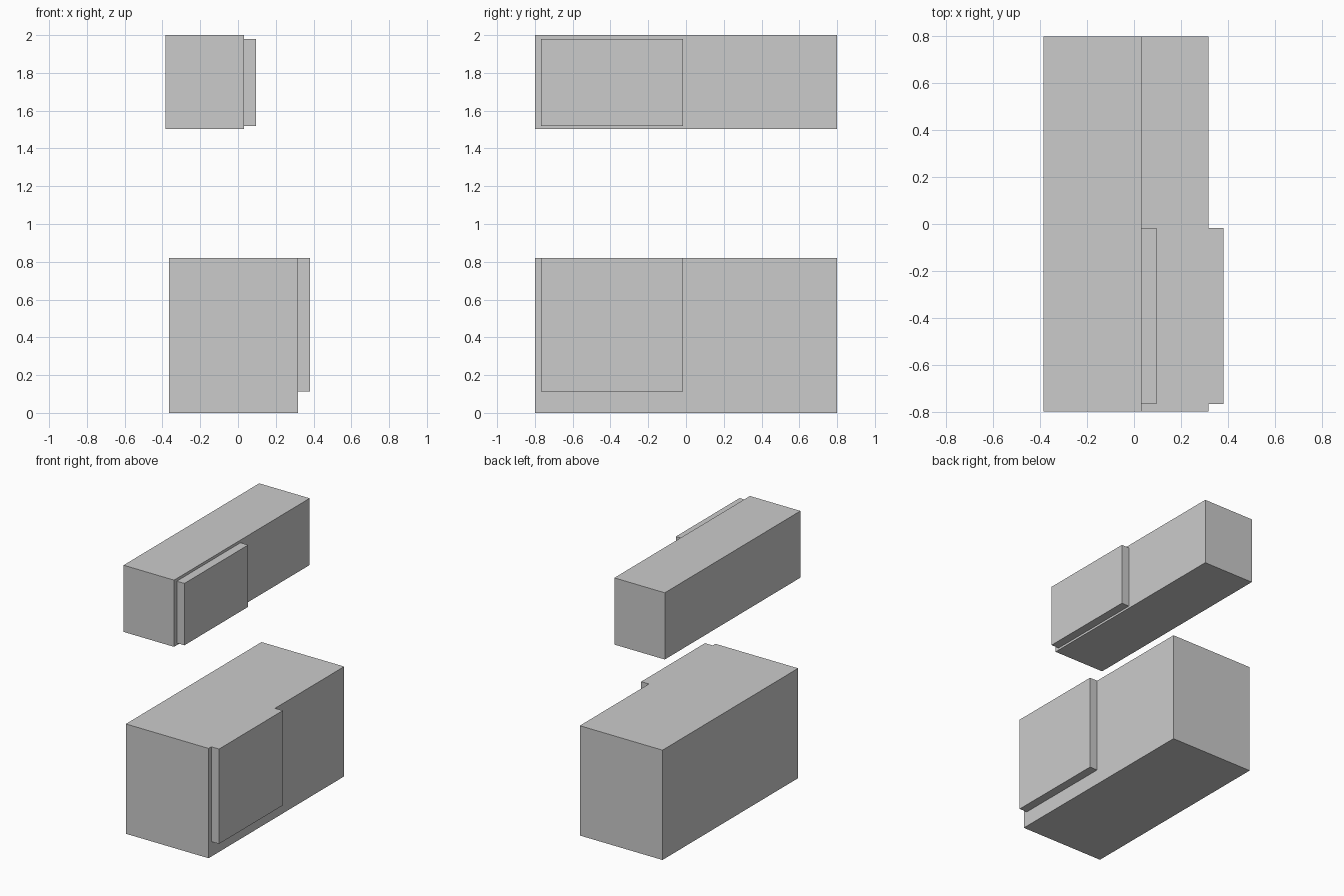
import bpy

if "Cube" in bpy.data.objects:
    bpy.data.objects.remove(bpy.data.objects["Cube"])


def box(name, x, y, z):
    """Axis-aligned box given as (min, max) along each axis."""
    bpy.ops.mesh.primitive_cube_add(size=1)
    obj = bpy.context.object
    obj.name = name
    obj.data.name = name
    spans = (x, y, z)
    for v in obj.data.vertices:
        v.co = [lo if c < 0 else hi for c, (lo, hi) in zip(v.co, spans)]
    return obj


WIDTH = (-0.80, 0.80)
DOOR_WIDTH = (-0.768, -0.016)

# Floor-standing base cabinet with its raised door, flush at the top
box("base_cabinet", (-0.366, 0.317), WIDTH, (0.0, 0.82))
box("base_door", (0.317, 0.381), DOOR_WIDTH, (0.112, 0.82))

# Shallower wall cabinet hanging above, with its raised door
box("wall_cabinet", (-0.385, 0.032), WIDTH, (1.502, 2.0))
box("wall_door", (0.032, 0.095), DOOR_WIDTH, (1.518, 1.98))
